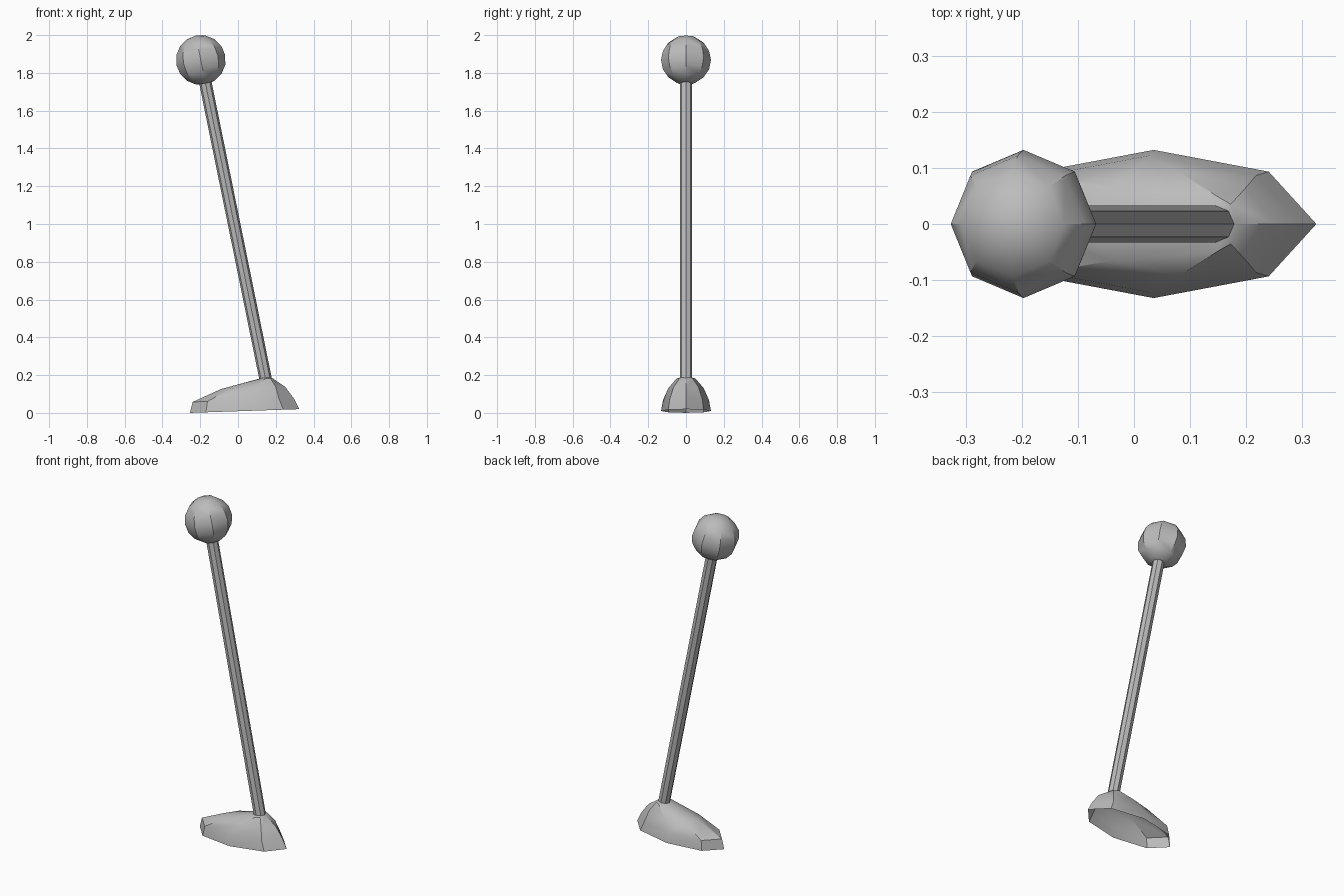
import bpy, bmesh, math
from mathutils import Vector

cube = bpy.data.objects.get("Cube")
if cube:
    bpy.data.objects.remove(cube, do_unlink=True)

# Single grey finish
grey = bpy.data.materials.new("plain_grey")
grey.use_nodes = True
COLOUR = (0.5, 0.5, 0.5, 1)
grey.diffuse_color = COLOUR
grey.node_tree.nodes["Principled BSDF"].inputs["Base Color"].default_value = COLOUR

SIDES = 8
FOOT_TOP = Vector((0.148, 0, 0.17))
BALL_CENTRE = Vector((-0.197, 0, 1.868))
BALL_RADIUS = 0.132
AXIS = BALL_CENTRE - FOOT_TOP
TILT = AXIS.to_track_quat('Z', 'Y').to_euler()


def finish(obj, name):
    obj.name = name
    obj.data.materials.clear()
    obj.data.materials.append(grey)
    bpy.ops.object.select_all(action='DESELECT')
    obj.select_set(True)
    bpy.context.view_layer.objects.active = obj
    bpy.ops.object.shade_smooth_by_angle(angle=math.radians(30))


def lean():
    return (0, math.atan2(AXIS.x, AXIS.z), 0)


# Ball knob, leaning with the shaft
bpy.ops.mesh.primitive_uv_sphere_add(segments=SIDES, ring_count=8, radius=BALL_RADIUS,
                                     location=BALL_CENTRE, rotation=lean())
finish(bpy.context.object, "ball_knob")

# Octagonal shaft
shaft_end = BALL_CENTRE - AXIS.normalized() * BALL_RADIUS * 0.8
bpy.ops.mesh.primitive_cylinder_add(vertices=SIDES, radius=0.033,
                                    depth=(shaft_end - FOOT_TOP).length,
                                    location=(FOOT_TOP + shaft_end) / 2, rotation=lean())
shaft = bpy.context.object
# Vertices line up with the x and y axes
finish(shaft, "shaft")

# Hollow foot: stretched rings (centre x, half length, half width, height), open below
RINGS = [(0.035, 0.29, 0.132, 0.01), (0.028, 0.268, 0.122, 0.067),
         (0.08, 0.17, 0.093, 0.132), (0.147, 0.036, 0.05, 0.182)]
SLOPE = 0.034
bm = bmesh.new()
loops = []
for cx, hx, hy, z in RINGS:
    loop = []
    for i in range(SIDES):
        a = math.tau * i / SIDES
        dx = hx * math.cos(a)
        loop.append(bm.verts.new((cx + dx, hy * math.sin(a), z + SLOPE * dx)))
    loops.append(loop)
for low, high in zip(loops, loops[1:]):
    for i in range(SIDES):
        j = (i + 1) % SIDES
        bm.faces.new((low[i], low[j], high[j], high[i]))
apex = bm.verts.new((0.16, 0, 0.195))
for i in range(SIDES):
    bm.faces.new((loops[-1][i], loops[-1][(i + 1) % SIDES], apex))
mesh = bpy.data.meshes.new("foot")
bm.to_mesh(mesh)
bm.free()
foot = bpy.data.objects.new("foot", mesh)
bpy.context.collection.objects.link(foot)
finish(foot, "foot")
